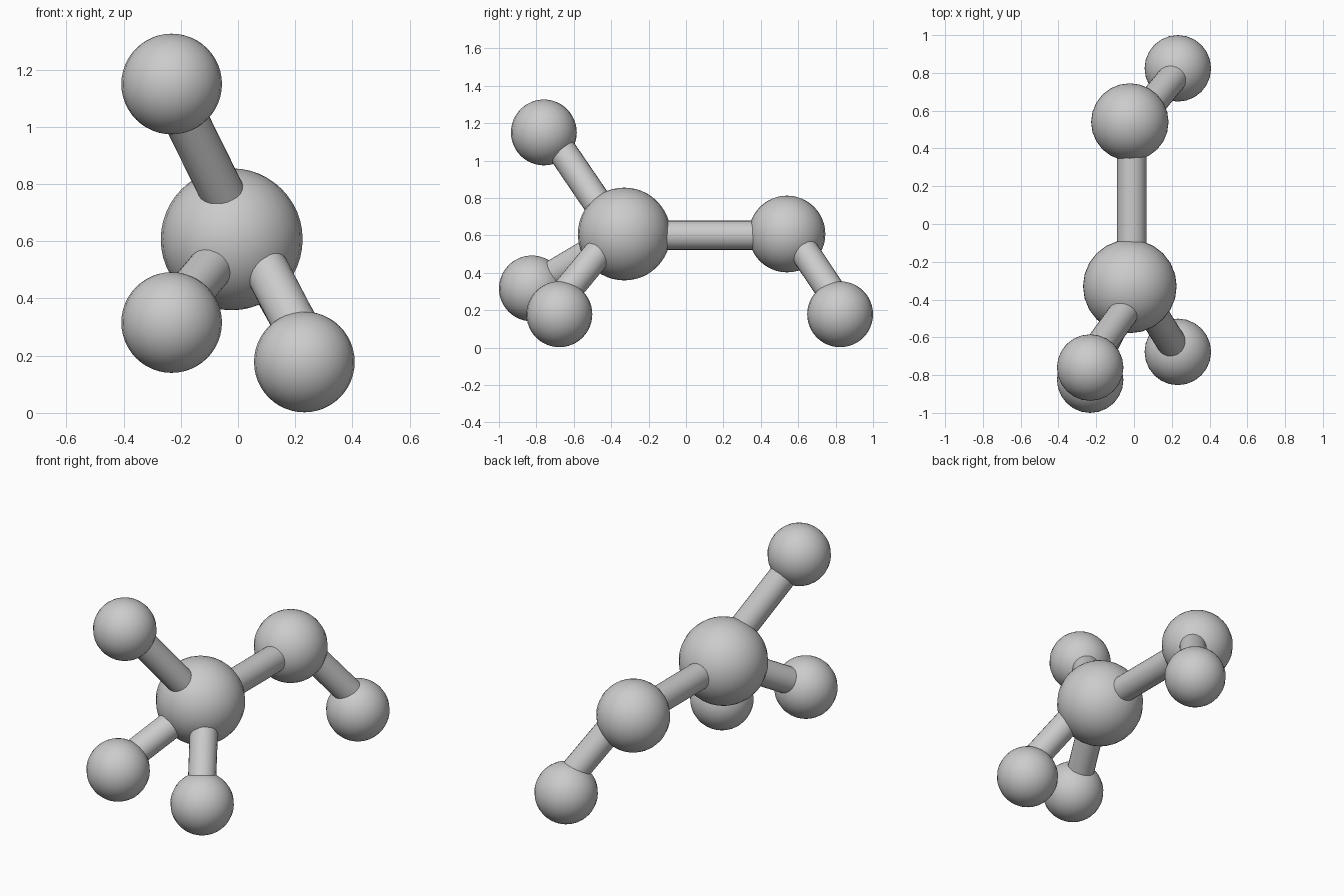
import bpy
from mathutils import Vector

if "Cube" in bpy.data.objects:
    bpy.data.objects.remove(bpy.data.objects["Cube"])


def smooth(obj, name):
    obj.name = name
    bpy.ops.object.shade_smooth_by_angle(angle=0.7)


def atom(name, centre, radius):
    bpy.ops.mesh.primitive_uv_sphere_add(segments=24, ring_count=24, radius=radius, location=centre)
    smooth(bpy.context.object, name)


def bond(name, start, end, radius=0.078):
    a, b = Vector(start), Vector(end)
    d = b - a
    bpy.ops.mesh.primitive_cylinder_add(vertices=24, radius=radius, depth=d.length, location=(a + b) / 2)
    obj = bpy.context.object
    obj.rotation_euler = d.to_track_quat('Z', 'Y').to_euler()
    smooth(obj, name)


# Large, medium and small balls
atom("large_ball", (-0.022, -0.33, 0.607), 0.248)
atom("medium_ball", (-0.022, 0.54, 0.607), 0.205)
small = {
    "upper_small_ball": (-0.232, -0.76, 1.15),
    "lower_left_small_ball": (-0.232, -0.824, 0.316),
    "lower_right_small_ball": (0.232, -0.677, 0.178),
    "back_small_ball": (0.232, 0.824, 0.178),
}
for name, centre in small.items():
    atom(name, centre, 0.176)

# Rods joining the balls (slightly off the ball centres)
bond("middle_rod", (-0.012, -0.33, 0.6), (-0.012, 0.54, 0.6))
bond("upper_rod", (0.025, -0.36, 0.607), (-0.243, -0.73, 1.15))
bond("lower_left_rod", (-0.005, -0.33, 0.615), (-0.245, -0.812, 0.33))
bond("lower_right_rod", (0.045, -0.385, 0.607), (0.262, -0.73, 0.19))
bond("back_rod", (0.035, 0.57, 0.607), (0.268, 0.85, 0.19))
